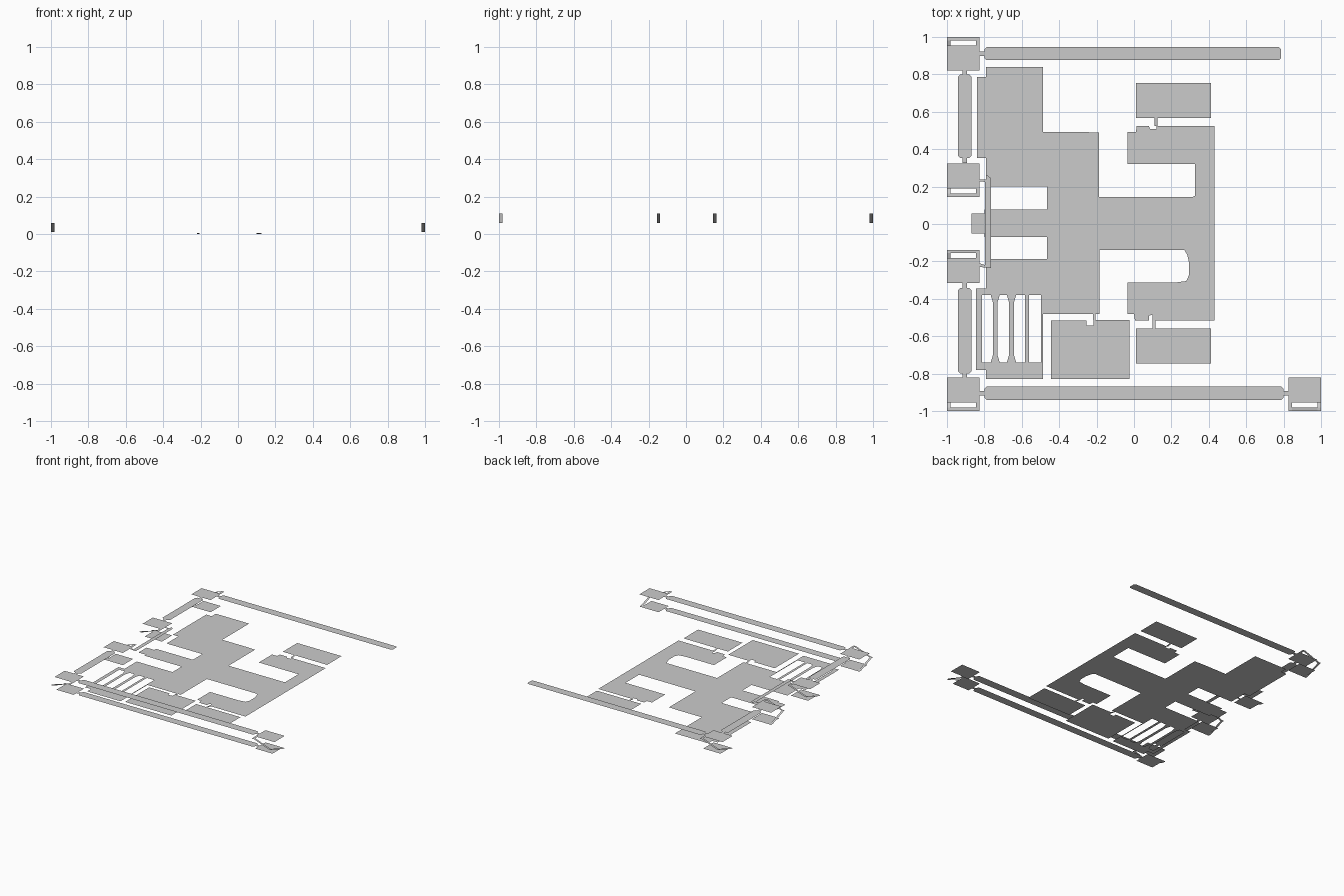
import bpy, bmesh

if "Cube" in bpy.data.objects:
    bpy.data.objects.remove(bpy.data.objects["Cube"])

TOP, MID, LOW, HOUSE = 0.11, 0.06, 0.01, 0.006


def sheet(name, faces):
    """One object made of flat faces; each face is a list of 3D points, turned upward."""
    bm = bmesh.new()
    for pts in faces:
        f = bm.faces.new([bm.verts.new(p) for p in pts])
        f.normal_update()
        if f.normal.z < 0:
            f.normal_flip()
    bmesh.ops.remove_doubles(bm, verts=bm.verts, dist=0.0005)
    bmesh.ops.triangulate(bm, faces=[f for f in bm.faces if len(f.verts) > 4])
    me = bpy.data.meshes.new(name)
    bm.to_mesh(me)
    bm.free()
    ob = bpy.data.objects.new(name, me)
    bpy.context.collection.objects.link(ob)
    return ob


def flat(pts, z):
    return [(x, y, z) for x, y in pts]


def rect(x0, x1, y0, y1):
    return [(x0, y0), (x1, y0), (x1, y1), (x0, y1)]


def walk(a, b, c, h, neck_a, neck_b, swap=False):
    """Walkway from a to b centred on c, with a narrow doorway neck at either end."""
    t, n = 0.012, 0.026
    p = [(a + t, c - h), (b - t, c - h), (b, c - h + t)]
    if neck_b:
        p += [(b, c - t), (b + n, c - t), (b + n, c + t), (b, c + t)]
    p += [(b, c + h - t), (b - t, c + h), (a + t, c + h), (a, c + h - t)]
    if neck_a:
        p += [(a, c + t), (a - n, c + t), (a - n, c - t), (a, c - t)]
    p += [(a, c - h + t)]
    return [(y, x) for x, y in p] if swap else p


# Main courtyard floor: gate passage, west yard, centre, east loop
courtyard = [
    (-0.87, -0.05), (-0.80, -0.05), (-0.80, -0.07), (-0.465, -0.07),
    (-0.465, -0.187), (-0.79, -0.187), (-0.79, -0.345), (-0.845, -0.345),
    (-0.845, -0.38), (-0.49, -0.38), (-0.49, -0.48), (-0.22, -0.48),
    (-0.185, -0.48), (-0.185, -0.14), (0.27, -0.14), (0.285, -0.165),
    (0.295, -0.21), (0.295, -0.27), (0.28, -0.305), (0.22, -0.313),
    (-0.035, -0.313), (-0.035, -0.48), (0.0, -0.48), (0.005, -0.515),
    (0.08, -0.515), (0.08, -0.49), (0.10, -0.485), (0.10, -0.517),
    (0.43, -0.517), (0.43, 0.525), (0.12, 0.525), (0.12, 0.508),
    (0.085, 0.508), (0.08, 0.525), (0.015, 0.525), (0.01, 0.492),
    (-0.035, 0.492), (-0.035, 0.32), (0.325, 0.32), (0.325, 0.15),
    (0.315, 0.145), (-0.187, 0.145), (-0.187, 0.488), (-0.27, 0.492),
    (-0.487, 0.492), (-0.487, 0.84), (-0.79, 0.84), (-0.79, 0.787),
    (-0.84, 0.787), (-0.84, 0.353), (-0.79, 0.353), (-0.79, 0.2),
    (-0.465, 0.2), (-0.465, 0.078), (-0.80, 0.078), (-0.80, 0.055),
    (-0.87, 0.055)]
sheet("courtyard_floor", [flat(courtyard, 0)])

# Slotted yard: closing strip and the bars between the stalls
bars = [rect(-0.845, -0.813, -0.78, -0.38), rect(-0.813, -0.79, -0.78, -0.74),
        rect(-0.79, -0.487, -0.83, -0.74), rect(-0.496, -0.487, -0.74, -0.38)]
for x0, x1, flare in [(-0.754, -0.730, 0.012), (-0.668, -0.642, 0.012), (-0.584, -0.562, 0)]:
    bars.append([(x0 - flare, -0.74), (x1 + flare, -0.74), (x1, -0.70), (x1, -0.42),
                 (x1 + flare, -0.38), (x0 - flare, -0.38), (x0, -0.42), (x0, -0.70)])
sheet("stall_bars", [flat(b, 0) for b in bars])


def house(name, outline, x0, x1, y_in, y_out):
    """Raised room floor with a little doorstep ramp leading to the courtyard."""
    step = [(x0, y_out, 0), (x1, y_out, 0), (x1, y_in, HOUSE), (x0, y_in, HOUSE)]
    sheet(name, [flat(outline, HOUSE), step])


house("south_house", [(-0.445, -0.83), (-0.025, -0.83), (-0.025, -0.513), (-0.217, -0.513),
                      (-0.217, -0.542), (-0.255, -0.542), (-0.255, -0.517), (-0.445, -0.517)],
      -0.22, -0.205, -0.513, -0.48)
house("north_east_house", rect(0.01, 0.413, 0.567, 0.755), 0.11, 0.125, 0.567, 0.525)
house("south_east_house", rect(0.01, 0.413, -0.747, -0.558), 0.10, 0.115, -0.558, -0.515)


def tower(name, ox, oy, dx, dy):
    """Lower floor, two flights with a corner landing, upper floor. u, v run inward."""
    def place(pts):
        return [(ox + dx * u, oy + dy * v, z) for u, v, z in pts]
    w, e, s, d = 0.018, 0.175, 0.155, 0.178
    lower = [(w, 0.045), (e, 0.045), (e, d), (0, d), (0, s), (w, s)]
    upper = [(0, 0.045), (s, 0.045), (s, w), (s, 0), (e, 0), (e, d), (0, d)]
    flight_1 = [(0, s, LOW), (w, s, LOW), (w, w, MID), (0, w, MID)]
    flight_2 = [(w, 0, MID), (w, w, MID), (s, w, TOP), (s, 0, TOP)]
    sheet(name, [place(flat(lower, LOW)), place(flight_1), place(flat(rect(0, w, 0, w), MID)),
                 place(flight_2), place(flat(upper, TOP))])


tower("south_west_tower", -1, -1, 1, 1)
tower("north_west_tower", -1, 1, 1, -1)
tower("south_east_tower", 1, -1, -1, 1)
tower("north_gate_tower", -1, 0.145, 1, 1)
tower("south_gate_tower", -1, -0.138, 1, -1)

# Long wall walks; the south wall also has a passage at ground level
sheet("north_wall_walk", [flat(walk(-0.80, 0.787, 0.911, 0.035, True, False), TOP)])
sheet("south_wall_walk", [flat(walk(-0.80, 0.80, -0.905, 0.035, True, True), TOP)])
sheet("south_wall_passage", [flat(walk(-0.80, 0.80, -0.905, 0.034, True, True), LOW)])

# West wall walks and the bridge over the gate
sheet("north_west_wall_walk", [flat(walk(0.352, 0.80, -0.905, 0.035, True, True, True), TOP)])
sheet("south_west_wall_walk", [flat(walk(-0.80, -0.342, -0.905, 0.035, True, True, True), TOP)])
sheet("gate_bridge", [flat([
    (-0.797, -0.22), (-0.825, -0.21), (-0.825, -0.23), (-0.765, -0.235), (-0.765, 0.245),
    (-0.79, 0.265), (-0.79, 0.238), (-0.825, 0.238), (-0.825, 0.228), (-0.797, 0.225)], TOP)])
